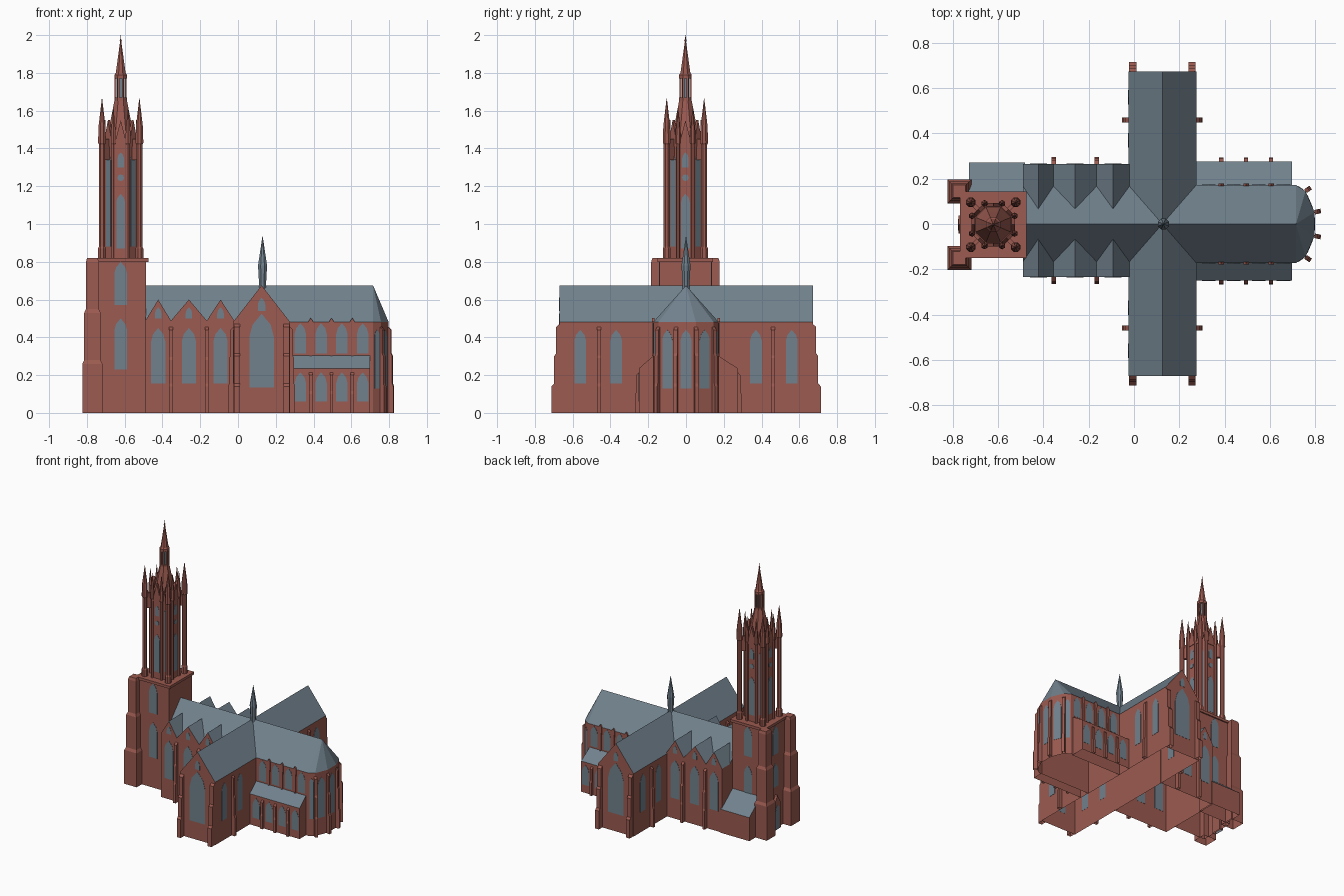
import bpy
import bmesh
from math import pi, cos, sin, radians
from mathutils import Vector

cube = bpy.data.objects.get("Cube")
if cube:
    bpy.data.objects.remove(cube)


def material(name, rgb):
    m = bpy.data.materials.new(name)
    m.use_nodes = True
    m.diffuse_color = (*rgb, 1)
    m.node_tree.nodes["Principled BSDF"].inputs["Base Color"].default_value = (*rgb, 1)
    return m


BRICK = material("red_brick", (0.33, 0.103, 0.08))
SLATE = material("grey_slate_and_glass", (0.165, 0.22, 0.265))
EAST, NORTH, WEST, SOUTH = 0, pi / 2, pi, -pi / 2


def finish(name, bm, mat, roof=False):
    """Make the object, open at the ground; roof=True turns upward slopes to slate."""
    bmesh.ops.recalc_face_normals(bm, faces=bm.faces)
    ground = [f for f in bm.faces if all(abs(v.co.z) < 1e-4 for v in f.verts)]
    bmesh.ops.delete(bm, geom=ground, context="FACES_ONLY")
    me = bpy.data.meshes.new(name)
    me.materials.append(mat)
    if roof:
        me.materials.append(SLATE)
        for f in bm.faces:
            f.material_index = int(f.normal.z > 0.2)
    bm.to_mesh(me)
    bm.free()
    ob = bpy.data.objects.new(name, me)
    bpy.context.collection.objects.link(ob)


def prism(name, pts, at, yaw, t0, t1, mat=BRICK, roof=False):
    """Extrude a (sideways, height) profile along the horizontal direction yaw."""
    n, u = Vector((cos(yaw), sin(yaw), 0)), Vector((-sin(yaw), cos(yaw), 0))
    bm = bmesh.new()
    rings = [[bm.verts.new(Vector((*at, 0)) + u * p + n * t + Vector((0, 0, z)))
              for p, z in pts] for t in (t0, t1)]
    bm.faces.new(rings[0])
    bm.faces.new(rings[1])
    for i in range(len(pts)):
        j = (i + 1) % len(pts)
        bm.faces.new((rings[0][i], rings[0][j], rings[1][j], rings[1][i]))
    finish(name, bm, mat, roof)


def stack(name, rings, at, sides=8, mat=BRICK):
    """Polygonal turned shape from (apothem, height) rings, flat side facing front."""
    bm = bmesh.new()
    loops = []
    for r, z in rings:
        r = max(r, 0.0008) / cos(pi / sides)
        angles = [(k + 0.5) * 2 * pi / sides for k in range(sides)]
        loops.append([bm.verts.new((at[0] + r * cos(a), at[1] + r * sin(a), z)) for a in angles])
    bm.faces.new(loops[0])
    bm.faces.new(loops[-1])
    for a, b in zip(loops, loops[1:]):
        for i in range(sides):
            j = (i + 1) % sides
            bm.faces.new((a[i], a[j], b[j], b[i]))
    finish(name, bm, mat)


def box(name, x0, x1, y0, y1, z0, z1):
    prism(name, [(y0, z0), (y1, z0), (y1, z1), (y0, z1)], (0, 0), EAST, x0, x1)


def gable_roof(name, at, yaw, t0, t1, half, eave, ridge):
    prism(name, [(-half, eave), (half, eave), (0, ridge)], at, yaw, t0, t1, BRICK, True)


def window(name, at, yaw, w, z0, z1):
    """Thin pointed-arch plate on a wall."""
    h = w / 2
    pts = [(-h, z0), (h, z0), (h, z1 - 0.95 * w), (0.74 * h, z1 - 0.45 * w), (0, z1),
           (-0.74 * h, z1 - 0.45 * w), (-h, z1 - 0.95 * w)]
    prism(name, pts, at, yaw, -0.001, 0.0015, SLATE)


def buttress(name, at, yaw, w, steps):
    """Stepped wall buttress from (depth, top height) pairs with sloped offsets."""
    pts = [(0, 0), (steps[0][0], 0)]
    for i, (d, z) in enumerate(steps):
        nxt = steps[i + 1][0] if i + 1 < len(steps) else 0
        pts += [(d, z), (nxt, z + 0.015)]
    prism(name, pts, at, yaw - pi / 2, -w / 2, w / 2)


# Nave walls, main roof reaching through the crossing, three cross gables each side
HALF, EAVE, RIDGE = 0.172, 0.482, 0.675
NAVE_SIDES = ((-0.235, SOUTH), (0.265, NORTH))
box("nave_walls", -0.49, -0.02, -0.235, 0.265, 0, 0.488)
gable_roof("nave_roof", (0, 0), EAST, -0.49, 0.28, HALF, EAVE, RIDGE)
for x, half in ((-0.4225, 0.0675), (-0.26, 0.095), (-0.0925, 0.0725)):
    gable_roof("nave_cross_gable", (x, 0), NORTH, -0.235, 0.265, half, 0.488, 0.6)
    for y, yaw in NAVE_SIDES:
        window("nave_window", (x, y), yaw, 0.075, 0.155, 0.45)
        window("nave_gable_window", (x, y), yaw, 0.035, 0.5, 0.56)
for x in (-0.355, -0.165):
    for y, yaw in NAVE_SIDES:
        buttress("nave_buttress", (x, y), yaw, 0.02, [(0.03, 0.14), (0.025, 0.28), (0.018, 0.44)])

# Transept
TX = 0.125
prism("transept", [(-0.15, 0), (0.15, 0), (0.15, EAVE), (0, RIDGE), (-0.15, EAVE)],
      (TX, 0), NORTH, -0.67, 0.672, BRICK, True)
for y, yaw in ((-0.67, SOUTH), (0.672, NORTH)):
    window("transept_great_window", (TX, y), yaw, 0.13, 0.135, 0.525)
    window("transept_gable_window", (TX, y), yaw, 0.04, 0.54, 0.61)
    for x in (-0.005, 0.256):
        buttress("transept_corner_buttress", (x, y), yaw, 0.032,
                 [(0.042, 0.14), (0.028, 0.3), (0.017, 0.455)])
for x, yaw in ((-0.025, WEST), (0.275, EAST)):
    for s in (-1, 1):
        buttress("transept_side_buttress", (x, s * 0.46), yaw, 0.022,
                 [(0.028, 0.14), (0.022, 0.29), (0.015, 0.44)])
        for y in (0.37, 0.56):
            window("transept_side_window", (x, s * y), yaw, 0.063, 0.155, 0.44)

# Crossing spire
stack("crossing_spire", [(0.018, 0.6), (0.019, 0.69), (0.024, 0.78), (0, 0.935)], (0.13, 0), 8, SLATE)

# Choir with five-sided apse
half = [Vector((0.27, HALF)), Vector((0.715, HALF)), Vector((0.757, 0.145)), Vector((0.797, 0.052))]
ring = half + [Vector((p.x, -p.y)) for p in reversed(half)]
bm = bmesh.new()
low, high = ([bm.verts.new((p.x, p.y, z)) for p in ring] for z in (0, EAVE))
west_end, apex = (bm.verts.new((x, 0, RIDGE)) for x in (0.27, 0.715))
bm.faces.new(low)
bm.faces.new((low[0], low[-1], high[-1], west_end, high[0]))
bm.faces.new((high[0], high[1], apex, west_end))
bm.faces.new((high[-2], high[-1], west_end, apex))
for i in range(7):
    bm.faces.new((low[i], low[i + 1], high[i + 1], high[i]))
    if 0 < i < 6:
        bm.faces.new((high[i], high[i + 1], apex))
finish("choir_and_apse", bm, BRICK, True)
for i in range(1, 6):
    a, b = ring[i], ring[i + 1]
    side = (a - b).normalized()
    yaw = Vector((side.y, -side.x)).angle_signed(Vector((1, 0)))
    window("apse_window", (a + b) / 2, yaw, 0.03 if i in (1, 5) else 0.058, 0.13, 0.44)
for p, deg in zip(ring[2:6], (35, 12, -12, -35)):
    buttress("apse_buttress", p, radians(deg), 0.02, [(0.028, 0.14), (0.022, 0.3), (0.015, 0.44)])

# Lean-to choir aisles and clerestory
for s, wall, yaw in ((-1, 0.25, SOUTH), (1, 0.275, NORTH)):
    pts = [(s * 0.165, 0), (s * wall, 0), (s * wall, 0.235), (s * HALF, 0.303), (s * 0.165, 0.303)]
    prism("choir_aisle", pts, (0, 0), EAST, 0.272, 0.698, BRICK, True)
    for x in (0.33, 0.44, 0.55, 0.66):
        window("clerestory_window", (x, s * HALF), yaw, 0.06, 0.315, 0.475)
        window("aisle_window", (x, s * wall), yaw, 0.06, 0.06, 0.215)
    for x in (0.385, 0.495, 0.605):
        buttress("aisle_buttress", (x, s * wall), yaw, 0.018, [(0.018, 0.1), (0.013, 0.2)])
        prism("clerestory_pilaster", [(-0.006, 0.3), (0.006, 0.3), (0.012, 0.485), (0, 0.502), (-0.012, 0.485)],
              (x, s * HALF), yaw, -0.005, 0.007)

# Tower base, cornice and stepped front piers
CX, CY = -0.621, -0.003
box("tower_base", -0.757, -0.487, CY - 0.138, CY + 0.138, 0, 0.8)
box("tower_cornice", -0.767, -0.474, CY - 0.147, CY + 0.147, 0.8, 0.82)
for s in (-1, 1):
    stack("tower_pier", [(0.053, 0), (0.053, 0.26), (0.043, 0.28), (0.043, 0.53),
                         (0.034, 0.55), (0.034, 0.8), (0.028, 0.82)], (-0.771, CY + s * 0.147), 4)
    for z0, z1 in ((0.23, 0.5), (0.57, 0.8)):
        window("tower_window", (CX, CY + s * 0.138), s * pi / 2, 0.068, z0, z1)
window("tower_front_upper_window", (-0.757, CY), WEST, 0.068, 0.57, 0.79)
window("tower_front_lower_window", (-0.757, CY), WEST, 0.068, 0.32, 0.5)
prism("portal", [(-0.04, 0), (0.04, 0), (0.04, 0.19), (0, 0.26), (-0.04, 0.19)],
      (-0.757, CY), WEST, -0.01, 0.018)
window("portal_door", (-0.775, CY), WEST, 0.05, 0, 0.19)

# Lean-to annex beside the tower
prism("tower_annex", [(0.135, 0), (0.272, 0), (0.272, 0.18), (0.135, 0.29)],
      (0, 0), EAST, -0.728, -0.48, BRICK, True)

# Octagonal belfry
C = (CX, CY)
AP = 0.092
stack("belfry", [(AP, 0.8), (AP, 1.42), (AP - 0.01, 1.43)], C)
stack("belfry_roof", [(AP - 0.012, 1.42), (0.055, 1.54), (0.032, 1.66)], C)
for k in range(8):
    yaw = k * pi / 4
    face = (CX + AP * cos(yaw), CY + AP * sin(yaw))
    prism("belfry_gable", [(-0.036, 1.41), (0.036, 1.41), (0, 1.55)], face, yaw, -0.012, 0.004)
    if k % 2 == 0:
        window("belfry_window", face, yaw, 0.046, 0.87, 1.16)
        window("belfry_top_window", face, yaw, 0.034, 1.3, 1.38)
        disc = [(0.018 * cos(i * pi / 4), 1.245 + 0.018 * sin(i * pi / 4)) for i in range(8)]
        prism("belfry_round_window", disc, face, yaw, -0.001, 0.003, SLATE)
    else:
        window("belfry_diagonal_window", face, yaw, 0.036, 0.88, 1.37)
        # Free-standing corner turret tied back to the belfry
        turret = (CX + 0.14 * cos(yaw), CY + 0.14 * sin(yaw))
        stack("corner_turret", [(0.021, 0.82), (0.021, 0.87), (0.016, 0.88), (0.016, 1.42),
                                (0.021, 1.43), (0.018, 1.52), (0, 1.665)], turret)
        prism("turret_tie", [(-0.009, 1.34), (0.009, 1.34), (0.009, 1.45), (-0.009, 1.45)],
              C, yaw, 0.08, 0.14)
    # Slim shaft and pinnacle on each belfry corner, lantern column above
    a = yaw + pi / 8
    r = AP / cos(pi / 8) + 0.002
    stack("belfry_pinnacle", [(0.009, 0.82), (0.009, 1.42), (0.013, 1.43), (0.012, 1.49), (0, 1.62)],
          (CX + r * cos(a), CY + r * sin(a)), 6)
    stack("lantern_column", [(0.005, 1.65), (0.005, 1.78)],
          (CX + 0.029 * cos(a), CY + 0.029 * sin(a)), 4)

# Lantern and top spire
stack("lantern_core", [(0.019, 1.65), (0.019, 1.78)], C, 8, SLATE)
stack("lantern_base", [(0.033, 1.65), (0.033, 1.67)], C)
stack("top_spire", [(0.033, 1.77), (0.033, 1.79), (0.026, 1.8), (0.004, 1.96)], C)
stack("spire_finial", [(0.003, 1.95), (0.003, 1.965), (0.006, 1.97), (0.002, 1.98), (0.001, 2.0)], C, 6)
